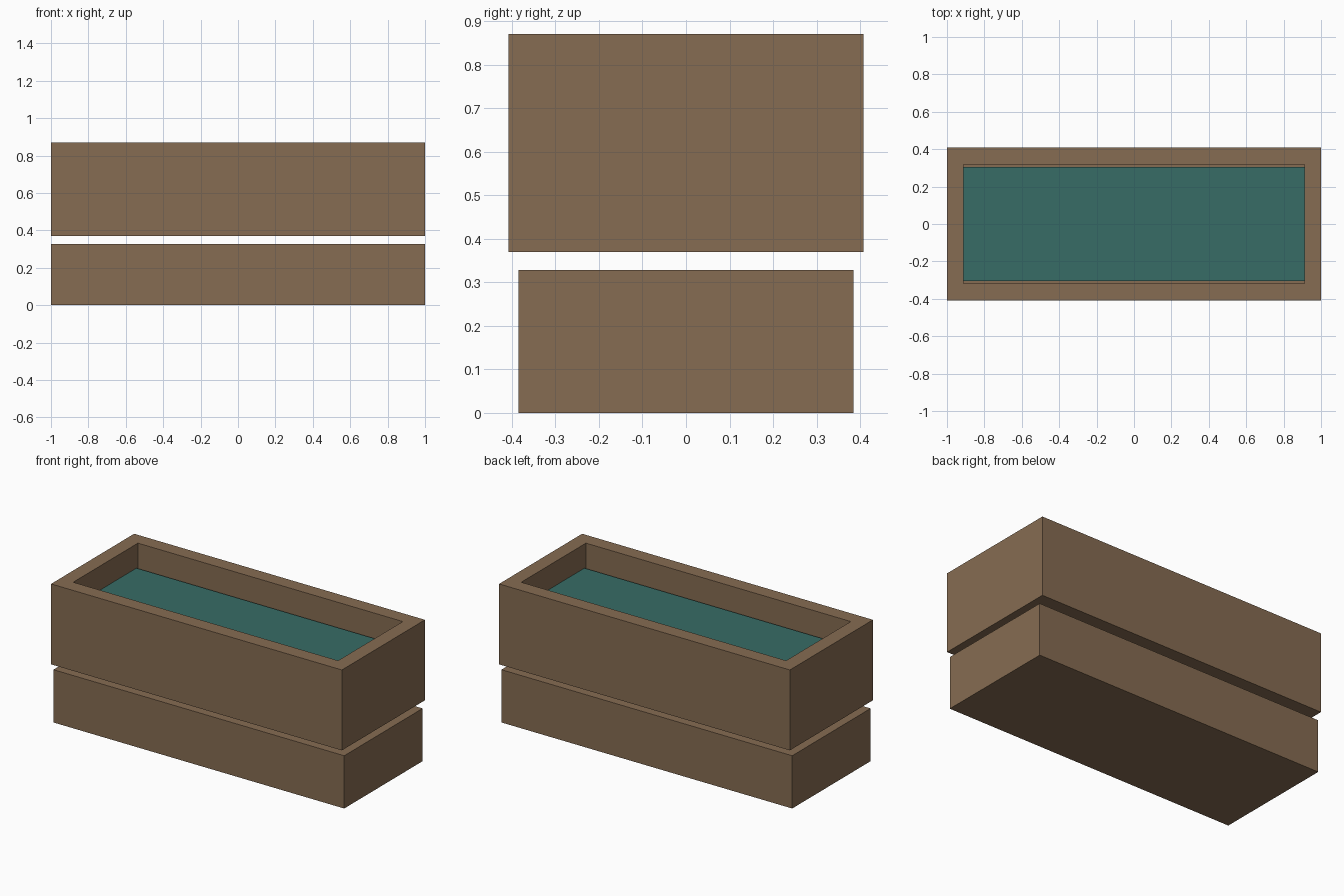
import bpy
import bmesh
from mathutils import Matrix, Vector

old = bpy.data.objects.get("Cube")
if old:
    bpy.data.objects.remove(old, do_unlink=True)


def make_material(name, colour):
    mat = bpy.data.materials.new(name)
    mat.use_nodes = True
    mat.diffuse_color = (*colour, 1)
    mat.node_tree.nodes["Principled BSDF"].inputs["Base Color"].default_value = (*colour, 1)
    return mat


def make_box(name, half_x, half_y, bottom, top, mat, cavity=None):
    """Box; cavity = (half_x, half_y, floor height) hollows it from above."""
    bm = bmesh.new()
    size = Vector((2 * half_x, 2 * half_y, top - bottom))
    place = Matrix.Translation((0, 0, (top + bottom) / 2)) @ Matrix.Diagonal((*size, 1))
    bmesh.ops.create_cube(bm, size=1, matrix=place)
    if cavity:
        hx, hy, floor = cavity
        lid = max(bm.faces, key=lambda f: f.calc_center_median().z)
        # Inset the rim, then push the opening down to the floor
        bmesh.ops.inset_individual(bm, faces=[lid], thickness=half_y - hy)
        for v in lid.verts:
            v.co.x = hx if v.co.x > 0 else -hx
            v.co.y = hy if v.co.y > 0 else -hy
        pit = bmesh.ops.extrude_discrete_faces(bm, faces=[lid])["faces"][0]
        for v in pit.verts:
            v.co.z = floor
    bmesh.ops.recalc_face_normals(bm, faces=bm.faces)
    mesh = bpy.data.meshes.new(name)
    bm.to_mesh(mesh)
    bm.free()
    mesh.materials.append(mat)
    obj = bpy.data.objects.new(name, mesh)
    bpy.context.collection.objects.link(obj)
    return obj


wood = make_material("brown wood", (0.24, 0.15, 0.084))
teal = make_material("dark teal", (0.038, 0.15, 0.132))

# Solid plinth, with the open trough hovering just above it
make_box("lower_base", 1.0, 0.385, 0, 0.328, wood)
make_box("upper_trough", 1.0, 0.408, 0.37, 0.87, wood, cavity=(0.911, 0.318, 0.42))

# Filling inside the trough, with a narrow gap along the long walls
make_box("trough_filling", 0.911, 0.304, 0.42, 0.72, teal)
